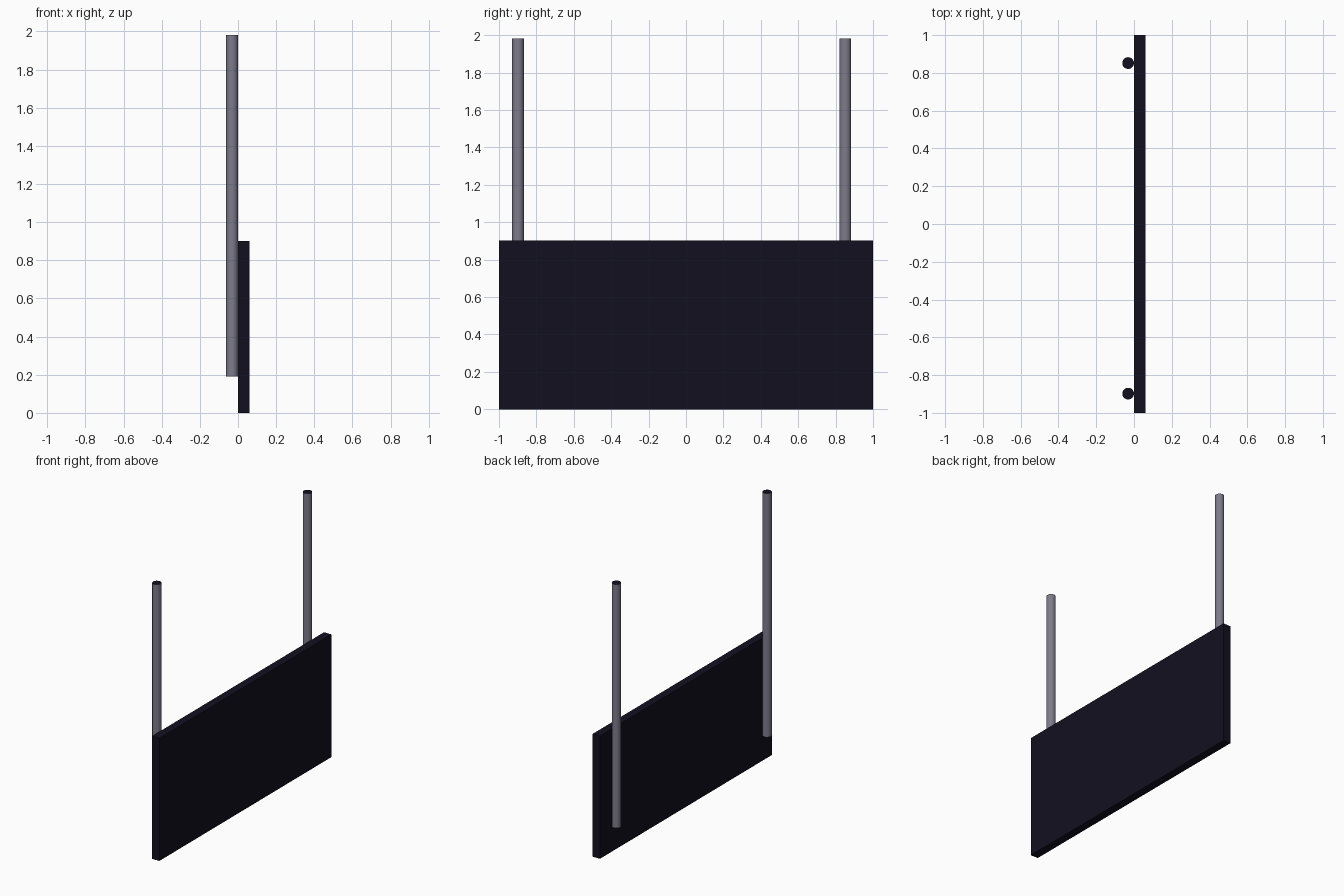
import bpy

if "Cube" in bpy.data.objects:
    bpy.data.objects.remove(bpy.data.objects["Cube"])


def material(name, rgb):
    m = bpy.data.materials.new(name)
    m.diffuse_color = (*rgb, 1)
    m.use_nodes = True
    m.node_tree.nodes["Principled BSDF"].inputs["Base Color"].default_value = m.diffuse_color
    return m


dark = material("dark_navy", (0.006, 0.005, 0.014))
steel = material("steel_grey", (0.21, 0.20, 0.26))

# Flat rectangular board
bpy.ops.mesh.primitive_cube_add(size=1, location=(0.03, 0, 0.45))
board = bpy.context.object
board.name = "board"
board.scale = (0.06, 2.0, 0.902)
bpy.ops.object.transform_apply(location=False, rotation=False, scale=True)
board.data.materials.append(dark)


# Round posts behind the board, grey sides with dark end caps
def post(name, y, bottom=0.19, top=1.982, radius=0.031):
    bpy.ops.mesh.primitive_cylinder_add(
        vertices=32, radius=radius, depth=top - bottom,
        location=(-0.031, y, (top + bottom) / 2))
    ob = bpy.context.object
    ob.name = name
    ob.data.materials.append(steel)
    ob.data.materials.append(dark)
    for p in ob.data.polygons:
        if abs(p.normal.z) > 0.5:
            p.material_index = 1
    bpy.ops.object.shade_smooth_by_angle()


post("front_post", -0.898)
post("back_post", 0.852)
